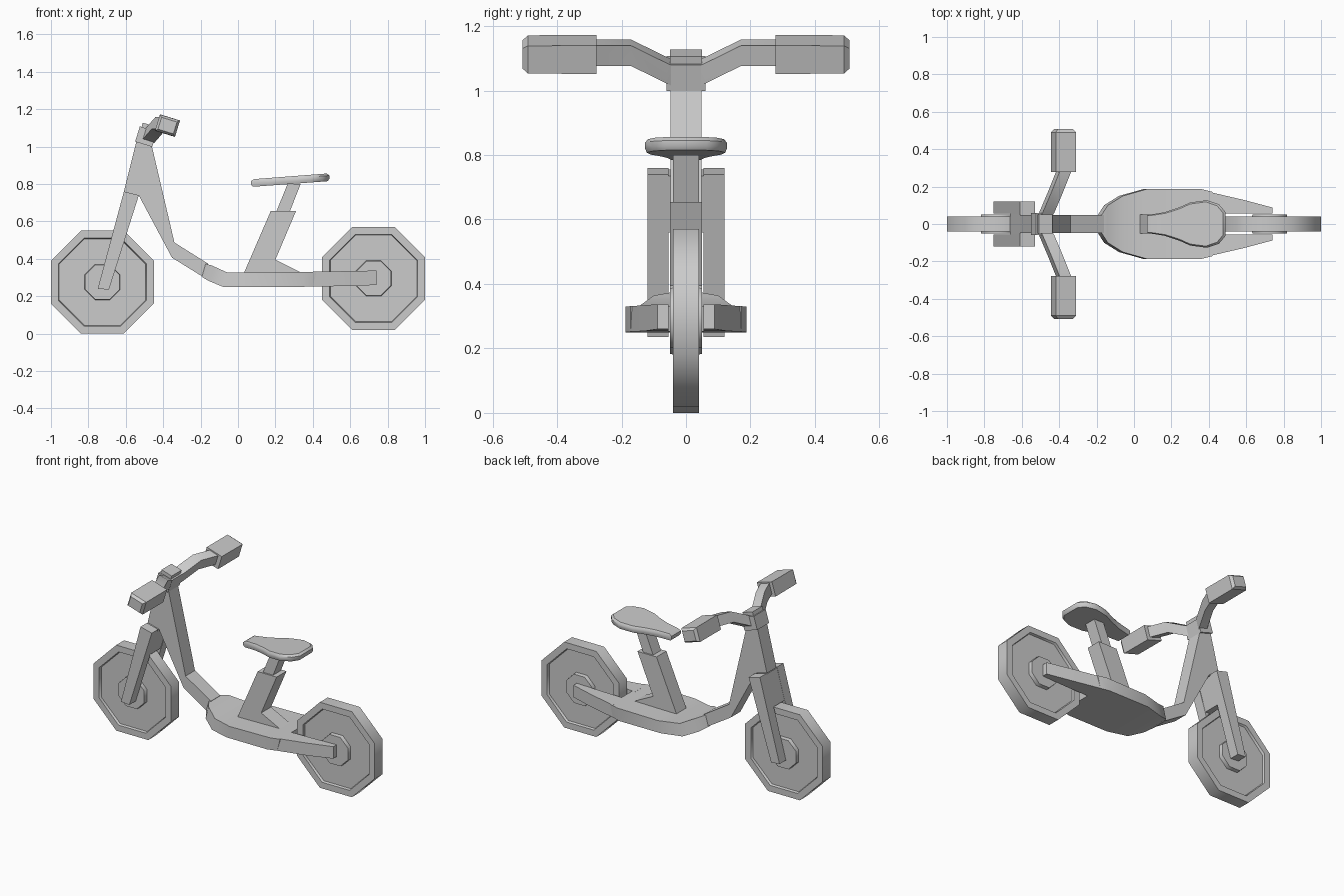
import bpy, bmesh
from math import cos, sin, pi, radians
from mathutils import Vector

if "Cube" in bpy.data.objects:
    bpy.data.objects.remove(bpy.data.objects["Cube"], do_unlink=True)

grey = bpy.data.materials.new("plain_grey")
grey.use_nodes = True
colour = (0.6, 0.6, 0.6, 1)
grey.diffuse_color = colour
grey.node_tree.nodes["Principled BSDF"].inputs["Base Color"].default_value = colour


def finish(name, bm, angle=30):
    """Turn a bmesh into a shaded object."""
    bmesh.ops.remove_doubles(bm, verts=bm.verts, dist=1e-5)
    bmesh.ops.recalc_face_normals(bm, faces=bm.faces)
    mesh = bpy.data.meshes.new(name)
    bm.to_mesh(mesh)
    bm.free()
    obj = bpy.data.objects.new(name, mesh)
    bpy.context.collection.objects.link(obj)
    mesh.materials.append(grey)
    bpy.ops.object.select_all(action='DESELECT')
    obj.select_set(True)
    bpy.context.view_layer.objects.active = obj
    bpy.ops.object.shade_smooth_by_angle(angle=radians(angle))
    return obj


def loft(name, rings, angle=30):
    """Skin a list of equal closed rings and cap both ends."""
    bm = bmesh.new()
    loops = [[bm.verts.new(p) for p in ring] for ring in rings]
    n = len(loops[0])
    for a, b in zip(loops, loops[1:]):
        for i in range(n):
            j = (i + 1) % n
            bm.faces.new((a[i], a[j], b[j], b[i]))
    bm.faces.new(loops[0])
    bm.faces.new(loops[-1])
    return finish(name, bm, angle)


def plate(name, profile, y0, y1):
    """Side profile in x and z, extruded across y."""
    return loft(name, [[(x, y, z) for x, z in profile] for y in (y0, y1)])


def wheel(name, x, z):
    half = [(0.1, 0.05), (0.103, 0.025), (0.25, 0.025), (0.255, 0.04), (0.298, 0.04)]
    profile = half + [(r, -y) for r, y in reversed(half)]
    rings = []
    for r, y in profile:
        angles = [pi / 8 + i * pi / 4 for i in range(8)]
        rings.append([(x + r * cos(a), y, z + r * sin(a)) for a in angles])
    loft(name, rings, 50)


wheel("front_wheel", -0.725, 0.275)
wheel("rear_wheel", 0.725, 0.295)

# Steering neck sweeping down to the deck
plate("neck", [(-0.54, 1.04), (-0.46, 1.0), (-0.34, 0.487), (-0.16, 0.374),
               (-0.19, 0.305), (-0.353, 0.406), (-0.53, 0.738), (-0.61, 0.76)], -0.048, 0.048)

# Fork legs and the crown joining them
for side, s in (("left", 1), ("right", -1)):
    plate(side + "_fork_leg", [(-0.61, 0.76), (-0.53, 0.74), (-0.69, 0.235), (-0.75, 0.24)],
          s * 0.055, s * 0.12)
plate("fork_crown", [(-0.61, 0.755), (-0.535, 0.735), (-0.59, 0.56), (-0.663, 0.56)], -0.055, 0.055)

# Deck: stations of x, half width, bottom and top
stations = [(-0.175, 0.045, 0.305, 0.374), (-0.14, 0.1, 0.283, 0.364), (-0.06, 0.15, 0.25, 0.328),
            (0.07, 0.187, 0.25, 0.326), (0.36, 0.187, 0.25, 0.33), (0.42, 0.172, 0.252, 0.331)]
front = stations[0]
loft("deck", [[(x + dx, -w, b), (x + dx, w, b), (x, w, t), (x, -w, t)]
              for x, w, b, t in stations for dx in (-0.02,)])

# Rear arms either side of the wheel
arm = [(0.4, 0.172, 0.252, 0.331), (0.59, 0.128, 0.254, 0.334), (0.74, 0.088, 0.26, 0.337)]
for side, s in (("left", 1), ("right", -1)):
    loft(side + "_rear_arm", [[(x, s * 0.055, b), (x, s * w, b), (x, s * w, t), (x, s * 0.055, t)]
                              for x, w, b, t in arm])

# Seat tube with brace, then the post
plate("seat_tube", [(0.03, 0.32), (0.175, 0.655), (0.31, 0.655), (0.2, 0.395), (0.35, 0.32)],
      -0.05, 0.05)
plate("seat_post", [(0.2, 0.64), (0.265, 0.8), (0.335, 0.8), (0.272, 0.64)], -0.04, 0.04)

# Saddle: outline stacked in three levels, tilted up to the rear
outline = [(0.07, 0.048), (0.16, 0.062), (0.24, 0.088), (0.3, 0.115),
           (0.39, 0.127), (0.455, 0.105), (0.488, 0.065)]
outline += [(x, -y) for x, y in reversed(outline)]


def saddle_ring(scale, height):
    return [(0.3 + (x - 0.3) * scale, y * scale, height + 0.03 * max(0, x - 0.07) / 0.42 * 1.0)
            for x, y in outline]


loft("saddle", [saddle_ring(0.96, 0.785), saddle_ring(1, 0.798),
                saddle_ring(1, 0.815), saddle_ring(0.93, 0.826)], 40)

# Tilted frame shared by the handlebar parts
TILT = radians(-17)
ALONG = Vector((cos(TILT), 0, sin(TILT)))
UP = Vector((-sin(TILT), 0, cos(TILT)))


def section(centre, width, height):
    c = Vector(centre)
    return [c + ALONG * width * u / 2 + UP * height * v / 2
            for u, v in ((-1, -1), (1, -1), (1, 1), (-1, 1))]


# Clamp with a smaller cap
loft("bar_clamp", [section((-0.492, y, 1.053), 0.095, 0.085) for y in (-0.06, 0.06)])
loft("clamp_cap", [section((-0.478, y, 1.1), 0.075, 0.035) for y in (-0.05, 0.05)])

# Cranked bars and chunky grips
for side, s in (("left", 1), ("right", -1)):
    path = [(-0.485, 0.03, 1.05), (-0.467, 0.06, 1.063), (-0.42, 0.17, 1.117), (-0.372, 0.29, 1.117)]
    loft(side + "_bar", [section((x, s * y, z), 0.065, 0.066) for x, y, z in path])
    grip = [(0.278, 0.112, 0.092), (0.49, 0.112, 0.09), (0.507, 0.086, 0.066)]
    loft(side + "_grip", [section((-0.377, s * y, 1.112), w, h) for y, w, h in grip])
